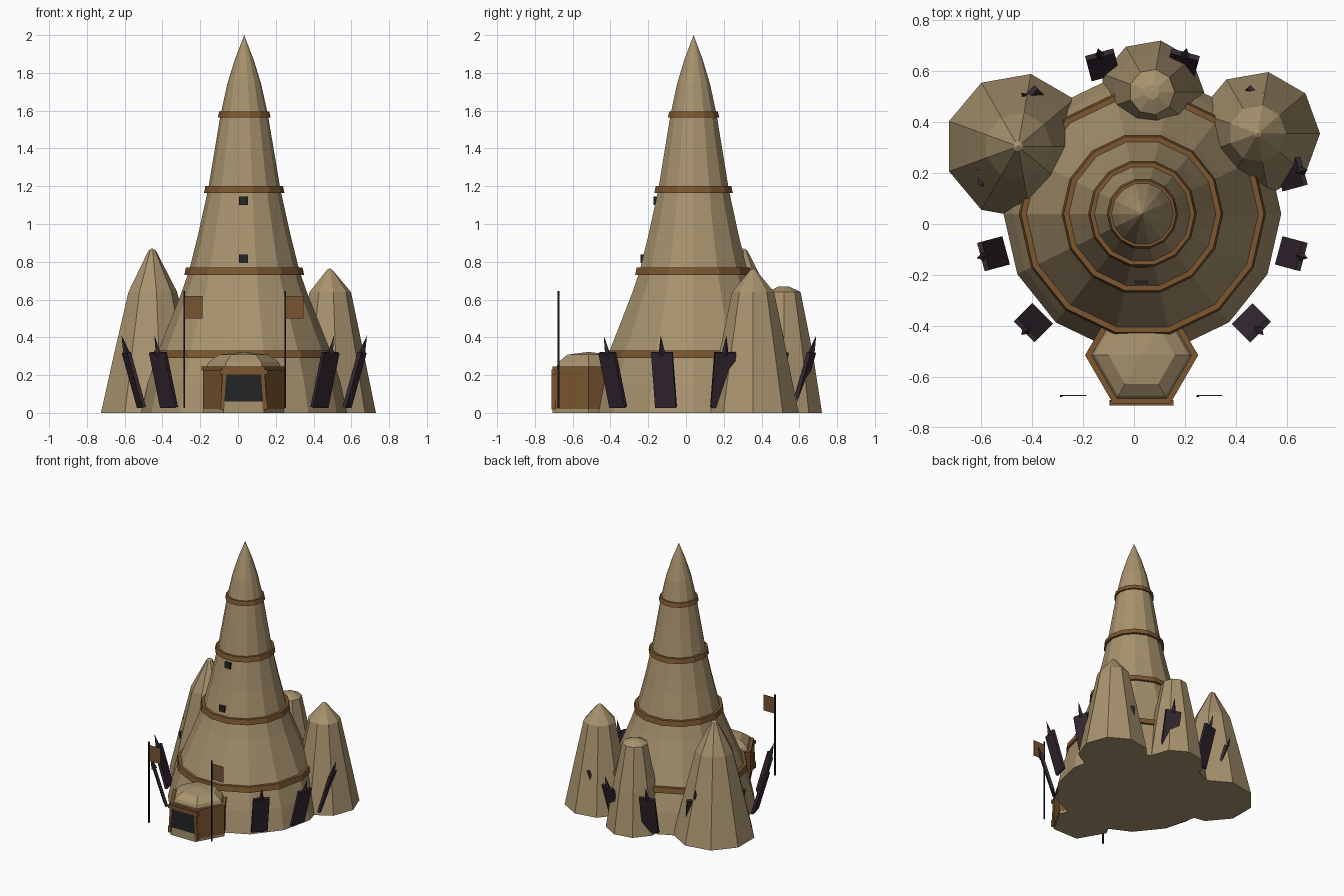
import bpy, bmesh, math
from mathutils import Matrix, Vector

if "Cube" in bpy.data.objects:
    bpy.data.objects.remove(bpy.data.objects["Cube"])


def material(name, rgb):
    m = bpy.data.materials.new(name)
    m.diffuse_color = (*rgb, 1)
    m.use_nodes = True
    m.node_tree.nodes["Principled BSDF"].inputs["Base Color"].default_value = m.diffuse_color
    return m


CLAY = material("tan_clay", (0.39, 0.29, 0.155))
WOOD = material("brown_wood", (0.20, 0.095, 0.03))
CLOTH = material("flag_cloth", (0.19, 0.09, 0.03))
BOARD = material("dark_purple", (0.036, 0.022, 0.032))
DARK = material("charcoal", (0.016, 0.018, 0.02))
POLE = material("near_black", (0.007, 0.006, 0.008))


def mesh_object(name, bm, mat):
    bmesh.ops.recalc_face_normals(bm, faces=bm.faces)
    me = bpy.data.meshes.new(name)
    bm.to_mesh(me)
    bm.free()
    me.materials.append(mat)
    ob = bpy.data.objects.new(name, me)
    bpy.context.collection.objects.link(ob)
    return ob


def lathe(name, profile, sides, centre, mat, closed=False):
    """Spin (radius, height) points into a flat-sided solid, first vertex on +x."""
    bm = bmesh.new()
    rows = []
    for r, z in profile:
        if r == 0:
            rows.append([bm.verts.new((centre[0], centre[1], z))] * sides)
        else:
            rows.append([bm.verts.new((centre[0] + r * math.cos(math.tau * i / sides),
                                       centre[1] + r * math.sin(math.tau * i / sides), z))
                         for i in range(sides)])
    pairs = list(zip(rows, rows[1:]))
    if closed:
        pairs.append((rows[-1], rows[0]))
    for a, b in pairs:
        for i in range(sides):
            j = (i + 1) % sides
            bm.faces.new(dict.fromkeys((a[i], a[j], b[j], b[i])))
    if not closed:
        for row in (rows[0], rows[-1]):
            if row[0] is not row[1]:
                bm.faces.new(row)
    return mesh_object(name, bm, mat)


def box(name, size, centre, mat, matrix=Matrix()):
    bm = bmesh.new()
    bmesh.ops.create_cube(bm, size=1, matrix=matrix @ Matrix.Translation(centre)
                          @ Matrix.Diagonal((*size, 1)))
    return mesh_object(name, bm, mat)


def plate(name, outline, y, depth, mat):
    """Extrude an (x, z) outline along y."""
    bm = bmesh.new()
    f = bm.faces.new([bm.verts.new((x, y, z)) for x, z in outline])
    g = bmesh.ops.extrude_face_region(bm, geom=[f])
    bmesh.ops.translate(bm, vec=(0, depth, 0),
                        verts=[v for v in g["geom"] if isinstance(v, bmesh.types.BMVert)])
    return mesh_object(name, bm, mat)


CX, CY = 0.033, 0.04

# Main spire
lathe("main_spire", [(0.545, 0), (0.51, 0.16), (0.455, 0.33), (0.395, 0.48), (0.335, 0.63),
                     (0.293, 0.75), (0.243, 0.95), (0.192, 1.18), (0.125, 1.58),
                     (0.09, 1.74), (0.05, 1.87), (0, 2.0)], 14, (CX, CY), CLAY)

# Wooden hoops around the spire
for i, (r, z, h) in enumerate([(0.485, 0.31, 0.04), (0.317, 0.75, 0.038),
                               (0.213, 1.183, 0.036), (0.14, 1.58, 0.032)]):
    lathe(f"hoop_{i + 1}", [(r - 0.06, z - h / 2), (r, z - h / 2),
                            (r - 0.008, z + h / 2), (r - 0.06, z + h / 2)],
          14, (CX, CY), WOOD, closed=True)

# Side mounds
lathe("left_mound", [(0.288, 0), (0.212, 0.32), (0.133, 0.64), (0.02, 0.86), (0, 0.872)],
      9, (-0.455, 0.305), CLAY)
lathe("right_mound", [(0.245, 0), (0.18, 0.32), (0.113, 0.64), (0.015, 0.757), (0, 0.765)],
      9, (0.485, 0.355), CLAY)
lathe("back_mound", [(0.205, 0), (0.155, 0.32), (0.09, 0.64), (0.03, 0.668), (0, 0.67)],
      9, (0.07, 0.518), CLAY)

# Small windows on the front of the spire
for i, (y, z) in enumerate([(-0.227, 0.815), (-0.158, 1.122)]):
    box(f"window_{i + 1}", (0.048, 0.03, 0.045), (0.03, y, z), DARK)

# Six-sided entrance hut with domed roof
HX, HY = 0.03, -0.515
lathe("hut_base", [(0.213, 0), (0.213, 0.03)], 6, (HX, HY), CLAY)
lathe("hut_walls", [(0.216, 0.02), (0.216, 0.225)], 6, (HX, HY), WOOD)
lathe("hut_eave", [(0.222, 0.225), (0.222, 0.245)], 6, (HX, HY), WOOD)
lathe("hut_roof", [(0.198, 0.24), (0.185, 0.27), (0.13, 0.308), (0, 0.323)], 6, (HX, HY), CLAY)

# Doorway, sill and trim
FRONT = HY - 0.216 * math.cos(math.pi / 6)
plate("door", [(HX - 0.107, 0.06), (HX + 0.107, 0.06), (HX + 0.1, 0.205), (HX - 0.1, 0.205)],
      FRONT - 0.004, 0.008, DARK)
box("door_sill", (0.215, 0.01, 0.06), (HX, FRONT, 0.03), CLAY)
box("door_lintel", (0.25, 0.022, 0.026), (HX, FRONT, 0.216), WOOD)
for s, side in ((-1, "left"), (1, "right")):
    plate(f"{side}_door_post", [(HX + s * 0.103, 0.05), (HX + s * 0.122, 0.05),
                                (HX + s * 0.112, 0.205), (HX + s * 0.092, 0.205)],
          FRONT - 0.009, 0.018, WOOD)
    box(f"{side}_door_foot", (0.025, 0.022, 0.045), (HX + s * 0.113, FRONT, 0.04), WOOD)

# Flag poles and flags
for x, side in ((-0.285, "left"), (0.25, "right")):
    box(f"{side}_flag_pole", (0.009, 0.009, 0.62), (x, -0.675, 0.335), POLE)
    box(f"{side}_flag", (0.096, 0.004, 0.12), (x + 0.05, -0.673, 0.56), CLOTH)

# Leaning boards with thorns, all round except before the door
for k in range(12):
    deg = 15 + 30 * k
    if deg in (255, 285):
        continue
    turn = Matrix.Translation((CX, CY, 0)) @ Matrix.Rotation(math.radians(deg), 4, 'Z')
    lean = turn @ Matrix.Translation((0.605, 0, 0.175)) @ Matrix.Rotation(math.radians(16), 4, 'Y')
    box(f"board_{k + 1}", (0.02, 0.115, 0.302), (0, 0, 0), BOARD, lean)
    bm = bmesh.new()
    bmesh.ops.create_cone(bm, cap_ends=True, segments=4, radius1=0.02, radius2=0, depth=0.11,
                          matrix=lean @ Matrix.Translation((0, 0, 0.19)))
    mesh_object(f"thorn_{k + 1}", bm, BOARD)
